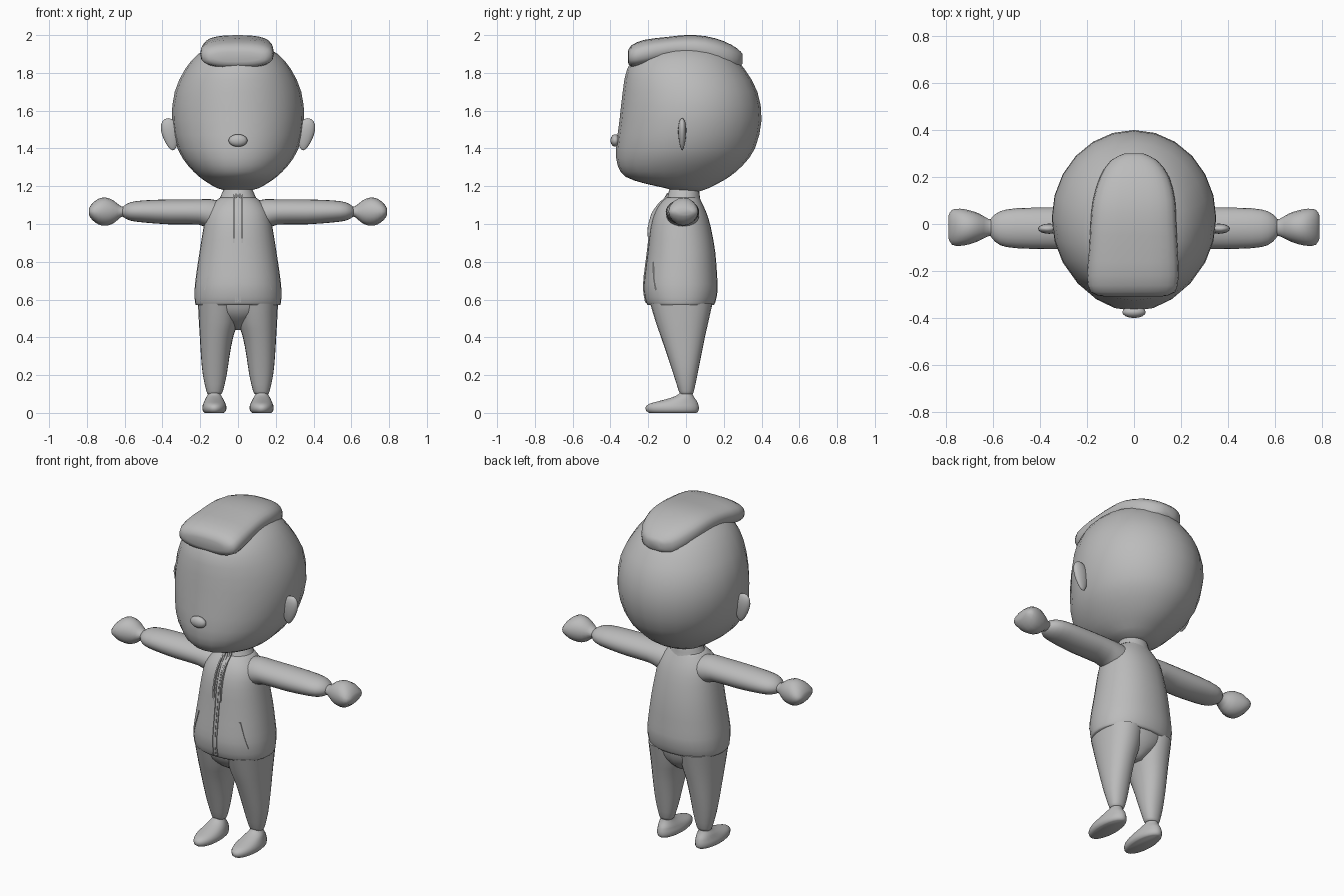
import bpy, bmesh, math
from mathutils import Vector

grey = bpy.data.materials.new("soft grey")
grey.diffuse_color = (0.5, 0.5, 0.5, 1)


def finish(name, bm, angle=50):
    bmesh.ops.recalc_face_normals(bm, faces=bm.faces[:])
    me = bpy.data.meshes.new(name)
    bm.to_mesh(me)
    bm.free()
    me.materials.append(grey)
    ob = bpy.data.objects.new(name, me)
    bpy.context.collection.objects.link(ob)
    bpy.ops.object.select_all(action='DESELECT')
    ob.select_set(True)
    bpy.context.view_layer.objects.active = ob
    bpy.ops.object.shade_smooth_by_angle(angle=math.radians(angle))
    return ob


def smooth_rings(rings):
    """Add a spline midpoint between each pair of rings."""
    out = []
    for i in range(len(rings) - 1):
        p, a, b, n = (rings[max(i - 1, 0)], rings[i], rings[i + 1],
                      rings[min(i + 2, len(rings) - 1)])
        out += [a, tuple((9 * (u + v) - w - x) / 16 for u, v, w, x in zip(a, b, p, n))]
    return out + [rings[-1]]


def loft(name, axis, rings, sides=24, power=2.0, flip=1, angle=50):
    """Rings are (position, u min, u max, v min, v max) across the given axis."""
    bm = bmesh.new()
    loops = []
    for t, u0, u1, v0, v1 in smooth_rings(rings):
        loop = []
        for k in range(sides):
            c, s = math.cos(math.tau * k / sides), math.sin(math.tau * k / sides)
            u = (u0 + u1) / 2 + (u1 - u0) / 2 * math.copysign(abs(c) ** (2 / power), c)
            v = (v0 + v1) / 2 + (v1 - v0) / 2 * math.copysign(abs(s) ** (2 / power), s)
            x, y, z = {'x': (t, u, v), 'y': (u, t, v), 'z': (u, v, t)}[axis]
            loop.append(bm.verts.new((x * flip, y, z)))
        loops.append(loop)
    for a, b in zip(loops, loops[1:]):
        for k in range(sides):
            j = (k + 1) % sides
            bm.faces.new((a[k], a[j], b[j], b[k]))
    bm.faces.new(loops[0])
    bm.faces.new(loops[-1])
    return finish(name, bm, angle)


def ellipsoid(name, centre, radii, taper=0.0, lean=0.0, segments=16):
    bm = bmesh.new()
    bmesh.ops.create_uvsphere(bm, u_segments=segments, v_segments=10, radius=1)
    for v in bm.verts:
        k = 1 + taper * v.co.z
        v.co = Vector((v.co.x * radii[0] * k + lean * v.co.z,
                       v.co.y * radii[1] * k, v.co.z * radii[2])) + Vector(centre)
    return finish(name, bm)


# Head, hair tuft and nose
loft("head", 'z', [
    (1.172, -.05, .05, -.05, .07), (1.19, -.11, .11, -.11, .12), (1.215, -.155, .155, -.22, .17),
    (1.25, -.205, .205, -.32, .23), (1.31, -.265, .265, -.362, .3), (1.4, -.32, .32, -.37, .365),
    (1.55, -.35, .35, -.352, .4), (1.7, -.335, .335, -.335, .378), (1.82, -.28, .28, -.312, .31),
    (1.9, -.21, .21, -.25, .235), (1.945, -.12, .12, -.15, .14), (1.96, -.03, .03, -.04, .04)])
loft("hair", 'y', [
    (-.308, -.13, .12, 1.86, 1.91), (-.29, -.185, .175, 1.83, 1.945),
    (-.22, -.2, .19, 1.83, 1.975), (-.1, -.19, .185, 1.86, 1.99), (0, -.185, .18, 1.86, 2),
    (.1, -.175, .175, 1.85, 1.995), (.2, -.145, .15, 1.82, 1.968),
    (.27, -.1, .1, 1.82, 1.93), (.3, -.04, .04, 1.85, 1.9)], power=2.7)
ellipsoid("nose", (0, -.375, 1.442), (.05, .025, .033))

# Jacket body, collar and hips
jacket = [
    (.57, -.222, .222, -.2, .145), (.585, -.228, .228, -.212, .155), (.65, -.23, .23, -.224, .168),
    (.72, -.223, .223, -.22, .165), (.85, -.204, .204, -.203, .155), (.98, -.183, .183, -.188, .132),
    (1.06, -.165, .165, -.165, .108), (1.11, -.13, .13, -.135, .085), (1.14, -.095, .095, -.105, .07)]
loft("jacket", 'z', jacket, sides=32, power=2.2)
loft("collar", 'z', [
    (1.1, -.12, .12, -.13, .085), (1.13, -.1, .1, -.105, .076),
    (1.17, -.082, .082, -.092, .07), (1.185, -.074, .074, -.084, .064)])
loft("hips", 'z', [
    (.44, -.03, .03, -.05, .05), (.48, -.09, .09, -.12, .1),
    (.53, -.18, .18, -.17, .128), (.58, -.208, .208, -.188, .14)])


def front_y(x, z):
    """Front surface of the jacket and collar."""
    pts = jacket + [(1.185, -.074, .074, -.086, .064)]
    for a, b in zip(pts, pts[1:]):
        if z <= b[0]:
            f = (z - a[0]) / (b[0] - a[0])
            w, y0, y1 = (a[i] + (b[i] - a[i]) * f for i in (2, 3, 4))
            side = max(0, 1 - (abs(x) / w) ** 2.2) ** (1 / 2.2)
            return (y0 + y1) / 2 - (y1 - y0) / 2 * side


def strip(name, x0, z0, x1, z1, width, height, bulge=0.0, steps=16):
    """Thin raised band lying on the jacket front."""
    bm = bmesh.new()
    rows = []
    for i in range(steps + 1):
        f = i / steps
        x, z = x0 + (x1 - x0) * f, z0 + (z1 - z0) * f
        out = height + bulge * math.sin(math.pi * f)
        rows.append([bm.verts.new((x + dx, front_y(x + dx, z) - dy, z)) for dx, dy in
                     ((-width, -.01), (-width, out), (width, out), (width, -.01))])
    for a, b in zip(rows, rows[1:]):
        for k in range(4):
            j = (k + 1) % 4
            bm.faces.new((a[k], a[j], b[j], b[k]))
    bm.faces.new(rows[0])
    bm.faces.new(rows[-1])
    return finish(name, bm, 30)


# Zip down the middle
strip("zip", 0, .585, 0, 1.165, .005, .003)

for side, s in (("right", -1), ("left", 1)):
    # Zip edges, upper placket and slanted pocket
    strip(side + "_zip_edge", s * .013, .585, s * .013, 1.165, .004, .005)
    strip(side + "_placket", s * .022, .9, s * .022, 1.16, .004, .004, .014)
    strip(side + "_pocket", s * .135, .8, s * .178, .65, .003, .003)
    # Ear
    ellipsoid(side + "_ear", (s * .357, -.02, 1.475), (.046, .021, .085), .3, s * .012)
    # Sleeve
    loft(side + "_sleeve", 'x', [
        (.08, -.1, .07, .97, 1.12), (.15, -.105, .07, .975, 1.132), (.21, -.107, .07, .997, 1.13),
        (.36, -.107, .07, .998, 1.13), (.5, -.103, .067, 1.008, 1.125),
        (.57, -.09, .054, 1.018, 1.115), (.605, -.06, .028, 1.035, 1.095),
        (.615, -.04, .01, 1.05, 1.08)], flip=s)
    # Hand
    loft(side + "_hand", 'x', [
        (.595, -.05, .02, 1.04, 1.09), (.62, -.052, .022, 1.036, 1.094),
        (.66, -.072, .045, 1.003, 1.125), (.7, -.086, .058, .991, 1.14),
        (.74, -.093, .065, .998, 1.133), (.775, -.088, .06, 1.025, 1.105),
        (.79, -.06, .035, 1.05, 1.08)], sides=16, flip=s)
    # Trouser leg
    loft(side + "_leg", 'z', [
        (.1, .09, .16, -.03, .034), (.115, .08, .167, -.038, .042), (.2, .06, .186, -.065, .06),
        (.3, .045, .196, -.098, .08), (.4, .026, .202, -.132, .1),
        (.48, .002, .207, -.16, .118), (.58, -.01, .212, -.19, .14)], power=2.2, flip=s)
    # Shoe
    loft(side + "_shoe", 'z', [
        (0, .075, .175, -.195, .055), (.01, .064, .186, -.21, .066), (.03, .061, .189, -.214, .068),
        (.048, .066, .184, -.195, .064), (.062, .072, .178, -.145, .058),
        (.08, .082, .17, -.08, .045), (.1, .092, .158, -.037, .035),
        (.125, .095, .155, -.03, .03)], flip=s)
